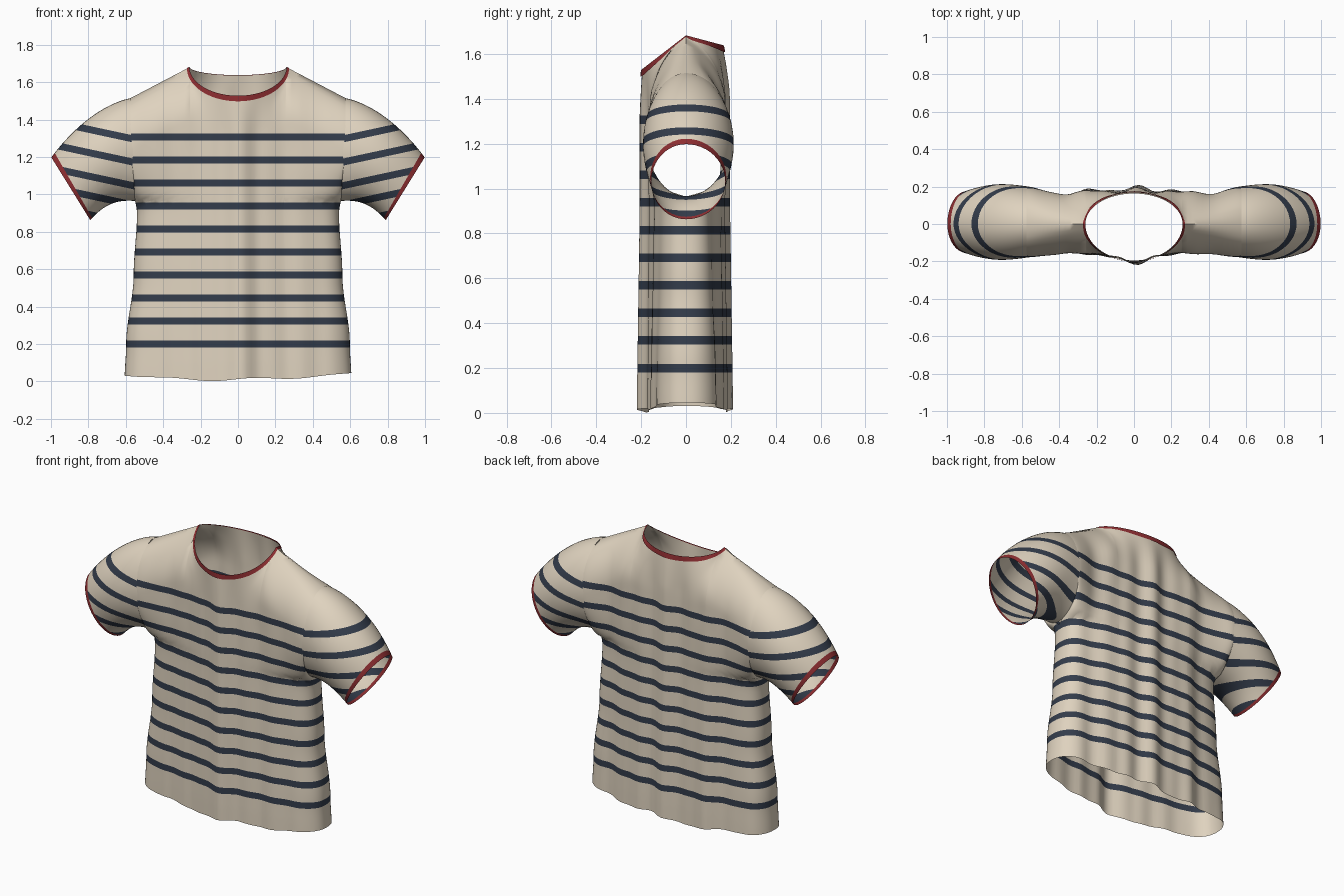
import bpy, bmesh, math
from mathutils import Vector
from mathutils.geometry import interpolate_bezier

if "Cube" in bpy.data.objects:
    bpy.data.objects.remove(bpy.data.objects["Cube"])


def material(name, rgb):
    m = bpy.data.materials.new(name)
    m.use_nodes = True
    m.diffuse_color = (*rgb, 1)
    bsdf = m.node_tree.nodes["Principled BSDF"]
    bsdf.inputs["Base Color"].default_value = (*rgb, 1)
    bsdf.inputs["Roughness"].default_value = 0.9
    return m


MATS = [material("cream_cloth", (0.74, 0.65, 0.52)),
        material("navy_stripe", (0.033, 0.045, 0.07)),
        material("red_trim", (0.27, 0.027, 0.031))]
CREAM, NAVY, RED = range(3)
NECK, SHOULDER, TOP, TIP = 0.26, 0.575, 1.68, 1.515
ARM_R, ARM_MID = 0.275, 1.24
WIDTH = [(0, 0.607), (0.2, 0.598), (0.57, 0.558), (0.9, 0.54), (1.0, 0.554), (1.3, 0.575)]
# Fullness of the cloth across the chest and the back
FRONT = [(0, 0.202), (0.12, 0.172), (0.27, 0.153), (0.42, 0.165), (0.575, 0.178)]
BACK = [(0, 0.186), (0.1, 0.174), (0.2, 0.18), (0.32, 0.165), (0.42, 0.166), (0.575, 0.2)]


def lerp(a, b, t):
    return a + (b - a) * t


def clamp(t):
    return max(0.0, min(1.0, t))


def piecewise(points, v):
    for (a, fa), (b, fb) in zip(points, points[1:]):
        if v <= b:
            t = clamp((v - a) / (b - a))
            return lerp(fa, fb, t * t * (3 - 2 * t))
    return points[-1][1]


# Neckline: an oval, deeper and lower at the front
def neck_edge(x, front):
    k = math.sqrt(max(0, 1 - (x / NECK) ** 2))
    return (0.195 * k, TOP - 0.155 * k) if front else (0.163 * k, TOP - 0.045 * k)


def top_edge(x, front):
    x = abs(x)
    if x <= NECK:
        return neck_edge(x, front)
    return 0.0, lerp(TOP, TIP, (x - NECK) / (SHOULDER - NECK))


# Distance of the plain cloth from the middle plane
def plain_depth(x, z, front):
    ax, width = abs(x), piecewise(WIDTH, z)
    u = min(1, ax / width)
    edge, top = top_edge(x, front)
    d = piecewise(FRONT if front else BACK, ax) + 0.01 * clamp((0.9 - z) / 0.8)
    closed = (1 - u ** 2.5) ** (1 / 2.5)
    low = clamp((ARM_MID - z) / ARM_R)
    d *= lerp(closed, 1, math.sqrt(1 - low * low))
    r = 1 - clamp((top - z) / ARM_R)
    tent, dome = 1 - r * r, math.sqrt(1 - r * r)
    rise = lerp(tent, dome, clamp((ax - NECK) / (SHOULDER - NECK)))
    return lerp(edge, d, rise)


# Soften the shape below the neck corners, then add soft vertical folds
def depth(x, z, front):
    drop = max(0, top_edge(x, front)[1] - z)
    near = clamp(1.3 - abs(abs(x) - NECK) / 0.15) * clamp((z - 1.2) / 0.1)
    w = min(0.07, 0.7 * drop) * min(1, near)
    d = sum(plain_depth(x + w * k / 4, z, front) * (5 - abs(k)) for k in range(-4, 5)) / 25
    u = min(1, abs(x) / piecewise(WIDTH, z))
    amp = (0.006 if front else 0.011) + 0.004 * clamp(1 - z)
    fold = math.sin(23 * x + 1) * 0.6 + math.sin(41 * x + 0.6 * z) * 0.45
    return d + amp * fold * (1 - u ** 3) * clamp(drop / 0.2)


def grid(bm, rows, mat=CREAM, closed=False):
    vs = [[bm.verts.new(p) for p in row] for row in rows]
    faces = []
    for a, b in zip(vs, vs[1:]):
        n = len(a)
        for i in range(n if closed else n - 1):
            j = (i + 1) % n
            f = bm.faces.new((a[i], a[j], b[j], b[i]))
            f.material_index = mat
            faces.append(f)
    return faces


# Cut the cloth along each stripe's edges and colour the faces in between
def add_stripes(bm, centres, half, slope=0.0, side=1):
    for c in centres:
        for h in (c - half, c + half):
            bmesh.ops.bisect_plane(bm, geom=bm.verts[:] + bm.edges[:] + bm.faces[:],
                                   dist=1e-5, plane_co=(SHOULDER * side, 0, h),
                                   plane_no=(-slope * side, 0, 1))
    for f in bm.faces:
        p = f.calc_center_median()
        level = p.z - slope * (p.x * side - SHOULDER)
        if f.material_index == CREAM and any(abs(level - c) < half for c in centres):
            f.material_index = NAVY


def finish(name, bm):
    bmesh.ops.remove_doubles(bm, verts=bm.verts[:], dist=0.0004)
    bmesh.ops.recalc_face_normals(bm, faces=bm.faces[:])
    me = bpy.data.meshes.new(name)
    bm.to_mesh(me)
    bm.free()
    for m in MATS:
        me.materials.append(m)
    ob = bpy.data.objects.new(name, me)
    bpy.context.collection.objects.link(ob)
    bpy.ops.object.select_all(action="DESELECT")
    ob.select_set(True)
    bpy.context.view_layer.objects.active = ob
    bpy.ops.object.shade_smooth_by_angle(angle=math.radians(60))


# Body: front and back panels joined at the side and shoulder seams
N, ROWS = 18, 70
half = [NECK * math.sin(math.pi / 2 * i / N) for i in range(N)]
half += [lerp(NECK, SHOULDER, math.sin(math.pi / 2 * i / N)) for i in range(N + 1)]
columns = [-x for x in half[:0:-1]] + half
bm = bmesh.new()
for front in (True, False):
    rows = []
    for k in range(ROWS + 1):
        row = []
        for c in columns:
            u = c / SHOULDER
            edge, top = top_edge(c, front)
            hem = 0.01 + 0.028 * u * u + 0.007 * u + 0.008 * math.sin(8 * u + 0.4) * (1 - u * u)
            z = lerp(hem, top, k / ROWS)
            x = u * piecewise(WIDTH, z)
            y = edge if k == ROWS else depth(x, z, front)
            row.append((x, -y if front else y, z))
        rows.append(row)
    grid(bm, rows)
add_stripes(bm, [0.2 + 0.123 * i for i in range(10)], 0.019)
finish("shirt_body", bm)

# Neck trim: a thin band lying on the cloth around the neckline
bm = bmesh.new()
for front in (True, False):
    rows = []
    for k in range(4):
        row = []
        for i in range(49):
            a = math.pi * (i / 48 - 0.5)
            s, c = math.sin(a), math.cos(a)
            z = neck_edge(NECK * s, front)[1] - k / 3 * lerp(0.007, 0.03, c)
            x = (NECK + 0.013 * k / 3) * s
            y = depth(x, z, front) + 0.006 * c
            row.append((x, -y if front else y, z + 0.003))
        rows.append(row)
    grid(bm, rows, RED)
finish("neck_trim", bm)

# Sleeves: rings lofted between an upper and a lower outline, with a red cuff
upper = [Vector((x, 0, z)) for x, z in
         ((0.575, 1.515), (0.72, 1.485), (0.88, 1.36), (0.998, 1.198))]
lower = [Vector((x, 0, z)) for x, z in
         ((0.548, 0.965), (0.66, 0.975), (0.72, 0.94), (0.79, 0.863))]
STEPS, AROUND = 21, 48
for name, side in (("left_sleeve", 1), ("right_sleeve", -1)):
    rings = []
    pairs = zip(interpolate_bezier(*upper, STEPS), interpolate_bezier(*lower, STEPS))
    for i, (t, b) in enumerate(pairs):
        f = i / (STEPS - 1)
        bulge = 0.024 * math.sin(math.pi * f)
        ring = []
        for k in range(AROUND):
            a = math.tau * k / AROUND
            p = (t + b) / 2 + (t - b) / 2 * math.cos(a)
            s = math.sin(a)
            reach = lerp(0.2, 0.175, f) if s > 0 else lerp(0.178, 0.155, f)
            ring.append((p.x * side, (reach + bulge) * s, p.z))
        rings.append(ring)
    bm = bmesh.new()
    for face in grid(bm, rings, closed=True)[-AROUND:]:
        face.material_index = RED
    add_stripes(bm, (1.3, 1.176, 1.05, 0.947, 0.845), 0.019, 0.215, side)
    finish(name, bm)
